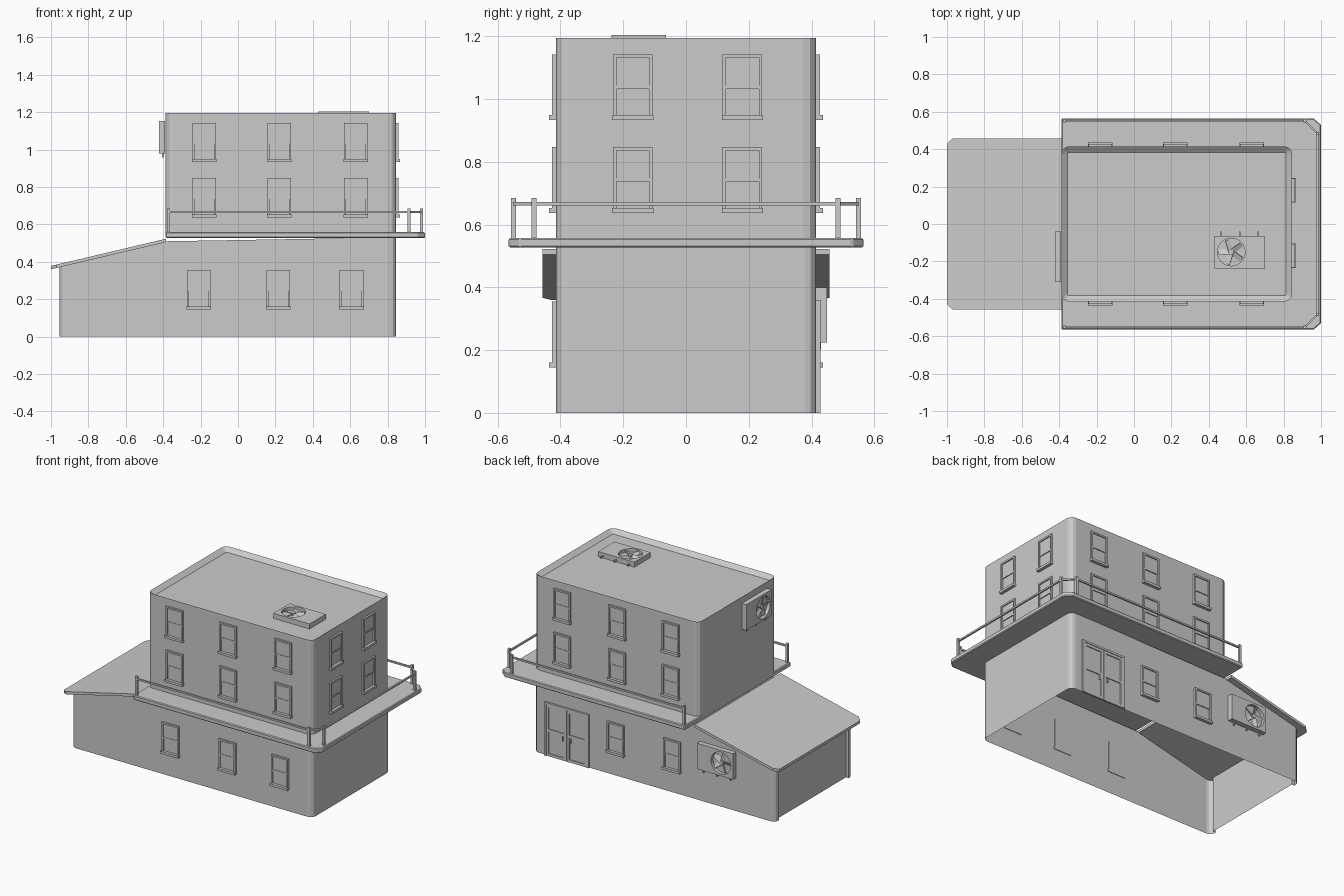
import bpy, bmesh, math
from mathutils import Matrix, Vector

if "Cube" in bpy.data.objects:
    bpy.data.objects.remove(bpy.data.objects["Cube"])


def finish(bm, name, normals=True):
    if normals:
        bmesh.ops.recalc_face_normals(bm, faces=bm.faces)
    me = bpy.data.meshes.new(name)
    bm.to_mesh(me)
    bm.free()
    ob = bpy.data.objects.new(name, me)
    bpy.context.collection.objects.link(ob)
    return ob


def box(bm, x0, x1, y0, y1, z0, z1, rot=None):
    m = Matrix.Translation(((x0+x1)/2, (y0+y1)/2, (z0+z1)/2)) @ Matrix.Diagonal((x1-x0, y1-y0, z1-z0, 1))
    bmesh.ops.create_cube(bm, size=1, matrix=rot @ m if rot else m)


def bar(bm, a, b, t):
    a, b = Vector(a), Vector(b)
    d = b - a
    m = Matrix.Translation((a+b)/2) @ d.to_track_quat('X', 'Z').to_matrix().to_4x4()
    bmesh.ops.create_cube(bm, size=1, matrix=m @ Matrix.Diagonal((d.length, t, t, 1)))


def round_rect(x0, x1, y0, y1, r, seg):
    pts = []
    for i, (cx, cy) in enumerate(((x1-r, y1-r), (x0+r, y1-r), (x0+r, y0+r), (x1-r, y0+r))):
        for k in range(seg+1):
            a = math.pi/2*(i + k/seg)
            pts.append((cx + r*math.cos(a), cy + r*math.sin(a)))
    return pts


def prism(bm, pts, zlow, zhigh, caps=True):
    lo = [bm.verts.new((x, y, zlow(x))) for x, y in pts]
    hi = [bm.verts.new((x, y, zhigh(x))) for x, y in pts]
    n = len(pts)
    for i in range(n):
        j = (i+1) % n
        bm.faces.new((lo[i], lo[j], hi[j], hi[i]))
    if caps:
        bm.faces.new(lo[::-1])
        return bm.faces.new(hi)


def frame(loc, normal, up=(0, 0, 1)):
    n, v = Vector(normal), Vector(up)
    m = Matrix((v.cross(n), v, n)).transposed().to_4x4()
    m.translation = loc
    return m


def place(src, name, mat):
    ob = bpy.data.objects.new(name, src.data)
    bpy.context.collection.objects.link(ob)
    ob.matrix_world = mat


# Ground floor walls, open below, with a recessed left end
XS = -0.387
slope = lambda x: 0.505 + (x + 0.385) * 0.145 / 0.615
pts = round_rect(-0.955, 0.845, -0.415, 0.415, 0.035, 3)
pts[4:4] = [(XS, 0.415)]
pts[9:9] = [(-0.955, 0.37), (-0.935, 0.37), (-0.935, -0.37), (-0.955, -0.37)]
pts[17:17] = [(XS, -0.415)]
bm = bmesh.new()
prism(bm, pts, lambda x: 0, lambda x: 0.53 if x > XS + 0.01 else slope(x) + 0.005, caps=False)
finish(bm, "ground_floor_walls")

# Sloped side roof
bm = bmesh.new()
prism(bm, [(-0.385, 0.457), (-0.97, 0.457), (-1, 0.43), (-1, -0.43), (-0.97, -0.457), (-0.385, -0.457)],
      slope, lambda x: slope(x) + 0.018)
finish(bm, "side_roof")

# Upper storeys with sunken roof
bm = bmesh.new()
top = prism(bm, round_rect(-0.387, 0.845, -0.415, 0.415, 0.04, 3), lambda x: 0.54, lambda x: 1.195)
bmesh.ops.recalc_face_normals(bm, faces=bm.faces)
bmesh.ops.inset_region(bm, faces=[top], thickness=0.032)
bmesh.ops.translate(bm, verts=top.verts, vec=(0, 0, -0.025))
finish(bm, "upper_storeys", False)

# Balcony slab
bm = bmesh.new()
prism(bm, [(-0.387, -0.565), (0.96, -0.565), (1, -0.53), (1, 0.53), (0.96, 0.565), (-0.387, 0.565)],
      lambda x: 0.527, lambda x: 0.558)
ob = finish(bm, "balcony_slab")
b = ob.modifiers.new("edge", 'BEVEL')
b.width, b.segments = 0.005, 1

# Balcony railing
bm = bmesh.new()
half = [(-0.372, -0.55), (0.915, -0.55), (0.98, -0.485)]
posts = half + [(x, -y) for x, y in half[::-1]]
for x, y in posts:
    box(bm, x-.008, x+.008, y-.008, y+.008, 0.555, 0.685)
for p, q in zip(posts, posts[1:]):
    bar(bm, (*p, 0.667), (*q, 0.667), 0.011)
finish(bm, "balcony_railing")

# Sash window: frame, meeting rail, pane, sill (local x right, y up, z out)
bm = bmesh.new()
W, H, T = 0.063, 0.105, 0.011
box(bm, -W, -W+T, -H, H, -.004, .012)
box(bm, W-T, W, -H, H, -.004, .012)
box(bm, -W+T, W-T, H-T, H, -.004, .012)
box(bm, -W+T, W-T, -.005, .005, -.004, .008)
box(bm, -W+T, W-T, 0, H-T, -.004, .005)
box(bm, -W+T, W-T, -H, 0, -.004, .002)
box(bm, -W-.003, W+.003, -H, -H+.016, -.004, .021)
window = finish(bm, "window")
spots = []
for z in (0.742, 1.038):
    for x in (-0.18, 0.22, 0.63):
        spots += [((x, -0.415, z), (0, -1, 0)), ((x, 0.415, z), (0, 1, 0))]
    spots += [((0.845, y, z), (1, 0, 0)) for y in (-0.17, 0.18)]
spots += [((x, -0.415, 0.25), (0, -1, 0)) for x in (-0.21, 0.215, 0.607)]
spots += [((x, 0.415, 0.25), (0, 1, 0)) for x in (-0.19, 0.23)]
for loc, n in spots[1:]:
    place(window, "window", frame(loc, n))
window.matrix_world = frame(*spots[0])

# Double door on the back
bm = bmesh.new()
D, DH = 0.165, 0.36
for s in (-1, 1):
    a = lambda u, v, y0, y1, d: box(bm, *sorted((s*u, s*v)), y0, y1, -.004, d)
    a(D-.014, D, 0, DH, .013)
    a(.002, .02, 0, DH-.014, .009)
    a(D-.03, D-.014, 0, DH-.014, .009)
    for y in (0, .165, DH-.032):
        a(.02, D-.03, y, y+.018, .009)
    a(.02, D-.03, .018, DH-.032, .003)
    a(.026, .032, .13, .16, .014)
box(bm, -D+.014, D-.014, DH-.014, DH, -.004, .013)
finish(bm, "double_door").matrix_world = frame((0.595, 0.415, 0), (0, 1, 0))

# Air conditioner: case with round fan well, blades and feet
bm = bmesh.new()
R, N, FX, DEP = 0.074, 24, 0.045, 0.034
box(bm, -.135, .135, -.087, .087, 0, DEP)
front = [f for f in bm.faces if f.calc_center_median().z > DEP-.001]
edges = list(front[0].edges)
bmesh.ops.delete(bm, geom=front, context='FACES_ONLY')
ring = [bm.verts.new((FX + R*math.cos(i*math.tau/N), R*math.sin(i*math.tau/N), DEP)) for i in range(N)]
well = [bm.verts.new((v.co.x, v.co.y, .012)) for v in ring]
edges += [bm.edges.new((ring[i], ring[(i+1) % N])) for i in range(N)]
bmesh.ops.triangle_fill(bm, use_beauty=True, edges=edges)
for i in range(N):
    j = (i+1) % N
    bm.faces.new((ring[i], ring[j], well[j], well[i]))
bm.faces.new(well)
bmesh.ops.create_cone(bm, cap_ends=True, segments=12, radius1=.016, radius2=.014, depth=.018,
                      matrix=Matrix.Translation((FX, 0, .021)))
for i in range(5):
    m = Matrix.Translation((FX, 0, .021)) @ Matrix.Rotation(i*math.tau/5, 4, 'Z') @ Matrix.Rotation(.45, 4, 'X')
    box(bm, .01, .068, -.014, .014, -.0015, .0015, m)
for u in (-.1, 0, .1):
    box(bm, u-.004, u+.004, -.11, -.086, .006, .016)
unit = finish(bm, "air_conditioner")
unit.matrix_world = frame((0.565, -0.15, 1.17), (0, 0, 1), (0, -1, 0))
place(unit, "air_conditioner", frame((-0.53, 0.415, 0.312), (0, 1, 0)))
place(unit, "air_conditioner", frame((-0.389, -0.175, 1.067), (-1, 0, 0)))
